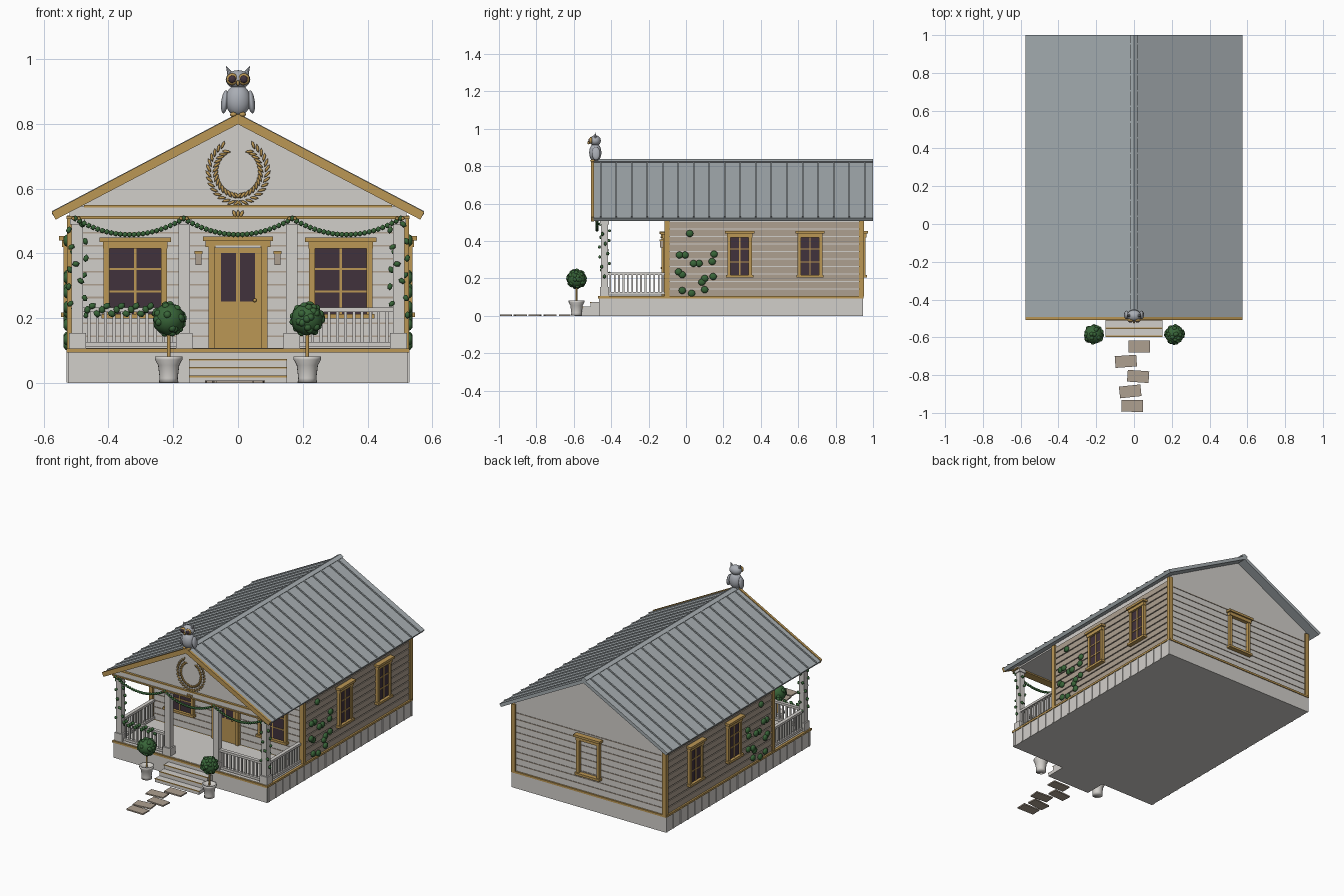
import bpy, bmesh, math, random
from mathutils import Matrix, Vector

random.seed(4)
old = bpy.data.objects.get("Cube")
if old:
    bpy.data.objects.remove(old)


def material(name, r, g, b):
    m = bpy.data.materials.new(name)
    m.use_nodes = True
    m.diffuse_color = (r, g, b, 1)
    m.node_tree.nodes["Principled BSDF"].inputs["Base Color"].default_value = (r, g, b, 1)
    return m


WHITE = material("warm_white", .64, .62, .59)
GOLD = material("ochre_trim", .50, .31, .09)
TAN = material("tan_siding", .42, .35, .28)
METAL = material("roof_metal", .38, .42, .44)
GLASS = material("dark_glass", .053, .032, .045)
LEAF = material("leaf_green", .04, .13, .04)
STONE = material("owl_grey", .40, .42, .46)


def finish(name, bm, mat, smooth=False):
    me = bpy.data.meshes.new(name)
    bmesh.ops.recalc_face_normals(bm, faces=bm.faces)
    bm.to_mesh(me)
    bm.free()
    me.materials.append(mat)
    for p in me.polygons:
        p.use_smooth = smooth
    ob = bpy.data.objects.new(name, me)
    bpy.context.collection.objects.link(ob)
    return ob


def boxes(name, mat, items, frame=Matrix()):
    """Boxes given as centre x, y, z and size x, y, z."""
    bm = bmesh.new()
    for x, y, z, sx, sy, sz in items:
        m = frame @ Matrix.Translation((x, y, z)) @ Matrix.Diagonal((sx, sy, sz, 1))
        bmesh.ops.create_cube(bm, size=1, matrix=m)
    return finish(name, bm, mat)


def blobs(name, mat, items, detail=2):
    """Ellipsoids given as centre, radii and tilt about y."""
    bm = bmesh.new()
    for loc, rad, tilt in items:
        m = Matrix.Translation(loc) @ Matrix.Rotation(tilt, 4, 'Y') @ Matrix.Diagonal((*rad, 1))
        bmesh.ops.create_icosphere(bm, subdivisions=detail, radius=1, matrix=m)
    return finish(name, bm, mat, True)


def prisms(name, mat, pts, spans):
    """An x-z outline pushed through each y span."""
    bm = bmesh.new()
    for y0, y1 in spans:
        f = bm.faces.new([bm.verts.new((x, y0, z)) for x, z in pts])
        ext = bmesh.ops.extrude_face_region(bm, geom=[f])
        vs = [v for v in ext["geom"] if isinstance(v, bmesh.types.BMVert)]
        bmesh.ops.translate(bm, verts=vs, vec=(0, y1 - y0, 0))
    return finish(name, bm, mat)


def lathe(name, mat, profile, x, y):
    bm = bmesh.new()
    vs = [bm.verts.new((r, 0, z)) for r, z in profile]
    es = [bm.edges.new(e) for e in zip(vs, vs[1:])]
    bmesh.ops.spin(bm, geom=vs + es, cent=(0, 0, 0), axis=(0, 0, 1), angle=math.tau, steps=20)
    bmesh.ops.remove_doubles(bm, verts=bm.verts, dist=.0001)
    bmesh.ops.translate(bm, verts=bm.verts, vec=(x, y, 0))
    return finish(name, bm, mat, True)


def chevron(top, thick, half=.575, pitch=.526):
    drop = half * pitch
    return [(-half, top - drop), (0, top), (half, top - drop),
            (half - .012, top - drop - thick * .75), (0, top - thick),
            (.012 - half, top - drop - thick * .75)]


# Foundation, battens, deck
boxes("foundation", WHITE, [(0, .24, .048, 1.05, 1.41, .096)])
boxes("foundation_battens", WHITE, [(s * .526, -.45 + i * .0695, .048, .006, .01, .094)
                                    for s in (-1, 1) for i in range(21)])
boxes("base_trim", GOLD, [(0, .24, .1, 1.06, 1.42, .012)])
boxes("porch_deck", WHITE, [(0, -.287, .105, 1.03, .345, .006)])

# House body, siding, corner boards
prisms("house_walls", WHITE, [(-.515, .1), (.515, .1), (.515, .53), (0, .805), (-.515, .53)], [(-.105, .94)])
boxes("side_siding", TAN, [(s * .517, .417, .124 + i * .04, .008, 1.04, .034)
                           for s in (-1, 1) for i in range(10)])
boxes("end_siding_lines", TAN, [(0, y, .144 + i * .04, 1.02, .004, .005)
                                for y in (-.106, .941) for i in range(9)])
boxes("corner_boards", GOLD, [(s * .515, y, .31, .026, .026, .415) for s in (-1, 1) for y in (-.102, .938)])

# Roof
prisms("roof", METAL, chevron(.826, .022), [(-.495, 1)])
prisms("roof_seams", METAL, chevron(.833, .016), [(y, y + .008) for y in [-.46 + i * .083 for i in range(18)]])
prisms("ridge_cap", METAL, chevron(.838, .016, .022), [(-.495, 1)])
prisms("rake_board", GOLD, chevron(.831, .032), [(-.508, -.493)])

# Front gable, beam, ceiling
prisms("front_gable", WHITE, [(-.52, .51), (.52, .51), (.52, .528), (0, .803), (-.52, .528)], [(-.455, -.435)])
boxes("porch_beam", WHITE, [(0, -.445, .528, 1.04, .04, .034)])
boxes("beam_trim", GOLD, [(0, -.447, .511, 1.06, .05, .008), (0, -.462, .546, .95, .014, .007)])
boxes("porch_ceiling", WHITE, [(0, -.27, .52, 1.03, .35, .01)])

# Porch posts and railings
posts = [s * x for s in (-1, 1) for x in (.166, .496)]
boxes("porch_posts", WHITE, [(x, -.436, .31, .036, .036, .41) for x in posts]
      + [(x, -.436, .13, .052, .05, .05) for x in posts]
      + [(x, -.436, .498, .046, .046, .018) for x in posts])
rails = []
for s in (-1, 1):
    rails += [(s * .331, -.436, z, .3, .022, .014) for z in (.226, .12)]
    rails += [(s * .5, -.265, z, .022, .31, .014) for z in (.226, .12)]
    rails += [(s * (.205 + i * .0255), -.436, .17, .009, .009, .11) for i in range(11)]
    rails += [(s * .5, -.405 + i * .0235, .17, .009, .009, .11) for i in range(13)]
boxes("railings", WHITE, rails)


# Windows
def window(name, loc, turn, half, pane=True):
    f = Matrix.Translation(loc) @ Matrix.Rotation(math.radians(turn), 4, 'Z')
    h, t = .105, .018
    frame = [(s * (half + t / 2), -.008, 0, t, .02, 2 * h + .02) for s in (-1, 1)]
    frame += [(0, -.012, -h - .006, 2 * half + .05, .028, .014),
              (0, -.01, h + .004, 2 * half + .04, .024, .022),
              (0, -.014, h + .02, 2 * half + .06, .034, .014)]
    if pane:
        frame += [(0, -.006, 0, .007, .012, 2 * h)]
        frame += [(0, -.006, z, 2 * half, .012, .006) for z in (-h / 3, h / 3)]
        boxes(name + "_glass", GLASS, [(0, -.004, 0, 2 * half, .009, 2 * h)], f)
    boxes(name + "_frame", GOLD, frame, f)


for s, side in ((-1, "right"), (1, "left")):
    window(side + "_front_window", (s * .317, -.106, .317), 0, .08)
    for y, where in ((.287, "near"), (.663, "far")):
        window(side + "_" + where + "_window", (s * .521, y, .322), s * 90, .048)
window("back_window", (0, .942, .322), 180, .06, False)

# Front door and lamps
boxes("door", GOLD, [(0, -.112, .262, .18, .02, .315), (0, -.118, .43, .2, .03, .02),
                     (0, -.122, .445, .215, .04, .014)]
      + [(s * .082, -.12, .262, .018, .02, .315) for s in (-1, 1)])
boxes("door_glass", GLASS, [(s * .029, -.122, .326, .046, .004, .15) for s in (-1, 1)])
boxes("door_transom", WHITE, [(0, -.133, .421, .14, .006, .008)])
blobs("door_knob", GOLD, [((.052, -.128, .255), (.006, .008, .006), 0)])
boxes("wall_lamps", TAN, [(s * .122, -.125, .382, .018, .028, .034) for s in (-1, 1)])
boxes("wall_lamp_caps", GOLD, [(s * .122, -.125, .403, .026, .036, .008) for s in (-1, 1)])

# Steps and path
boxes("steps", WHITE, [(0, -.465 - d / 2, z / 2, .3, d, z) for d, z in ((.045, .074), (.088, .049), (.13, .022))])
boxes("step_nosings", GOLD, [(0, -.464 - d, z, .302, .006, .005) for d, z in ((.045, .072), (.088, .047), (.13, .02))])
path = [(.027, -.648, 0), (-.043, -.727, 4), (.022, -.807, -4), (-.02, -.886, 6), (-.01, -.963, -1)]
for i, (x, y, a) in enumerate(path):
    f = Matrix.Translation((x, y, .004)) @ Matrix.Rotation(math.radians(a), 4, 'Z')
    boxes("path_stone_%d" % (i + 1), TAN, [(0, 0, 0, .114, .062, .008)], f)


def scatter_on_ball(c, r, n):
    out = []
    for _ in range(n):
        d = Vector([random.gauss(0, 1) for _ in range(3)]).normalized()
        out.append((Vector(c) + d * r, (.012, .012, .012), 0))
    return out


# Potted round trees
for s, side in ((-1, "right"), (1, "left")):
    x, y = s * .214, -.585
    lathe(side + "_pot", WHITE, [(0, .002), (.03, .002), (.028, .015), (.033, .055), (.042, .072),
                                 (.042, .082), (.035, .082), (.033, .074), (0, .074)], x, y)
    lathe(side + "_tree_stem", GOLD, [(.005, .07), (.005, .16)], x, y)
    c = (x, y, .197)
    blobs(side + "_tree_crown", LEAF, [(c, (.051, .051, .051), 0)] + scatter_on_ball(c, .044, 40))

# Garland and climbing leaves
swags = []
for c in (-.335, 0, .335):
    for i in range(25):
        u = i / 12 - 1
        swags.append(((c + u * .168, -.476, .508 - .05 * (1 - u * u)), (.009, .009, .009), 0))
blobs("garland", LEAF, swags, 1)
blobs("garland_ornaments", GOLD, [((x + d, -.482, .508), (.006, .006, .006), 0)
                                  for x in (-.5, -.167, .167, .5) for d in (-.009, .009)], 1)
vines = []
for s in (-1, 1):
    for i in range(17):
        a = i * 1.9
        vines.append(((s * .496 + .027 * math.cos(a), -.436 + .027 * math.sin(a), .21 + i * .0175),
                      (.009, .009, .012), a))
for i in range(15):
    vines.append(((-.465 + i * .015, -.448, .226 + .014 * math.sin(i * 2.1)), (.011, .009, .013), i))
blobs("porch_vines", LEAF, vines, 1)
ivy = [(.02, .44), (-.035, .325), (-.005, .325), (.15, .33), (.04, .28), (.07, .28), (.14, .29), (-.04, .235),
       (-.02, .22), (.1, .2), (.145, .21), (.085, .18), (.1, .14), (-.02, .135), (.03, .12)]
blobs("side_ivy", LEAF, [((s * .528, y, z), (.012, .02, .019), 0) for s in (-1, 1) for y, z in ivy])

# Gable wreath and small bow
leaves = []
for s in (-1, 1):
    for i in range(15):
        a = math.radians(-88 + i * 10.5)
        for k in (-1, 1):
            r = .08 + k * .011
            leaves.append(((s * r * math.cos(a), -.46, .652 + 1.06 * r * math.sin(a)),
                           (.005, .005, .014), s * (-a + k * .65)))
blobs("wreath", GOLD, leaves, 1)
blobs("beam_bow", GOLD, [((d * .011, -.47, .522), (.006, .005, .013), d * .4) for d in (-1, 0, 1)], 1)

# Owl on the ridge
oy = -.485
blobs("owl_body", STONE, [((0, oy, .873), (.039, .033, .05), 0), ((0, oy, .937), (.038, .03, .029), 0)]
      + [((s * .041, oy + .004, .868), (.011, .022, .036), s * -.12) for s in (-1, 1)], 3)
bm = bmesh.new()
for s in (-1, 1):
    m = Matrix.Translation((s * .029, oy, .963)) @ Matrix.Rotation(s * .45, 4, 'Y')
    bmesh.ops.create_cone(bm, cap_ends=True, segments=8, radius1=.012, radius2=0, depth=.038, matrix=m)
finish("owl_ear_tufts", bm, STONE)
blobs("owl_eye_rings", GOLD, [((s * .018, oy - .024, .938), (.019, .009, .019), 0) for s in (-1, 1)])
blobs("owl_eyes", GLASS, [((s * .018, oy - .03, .938), (.012, .007, .012), 0) for s in (-1, 1)])
blobs("owl_beak_and_feet", GOLD, [((0, oy - .035, .926), (.005, .008, .009), 0)]
      + [((s * .014, oy - .014, .829), (.011, .014, .008), 0) for s in (-1, 1)])
